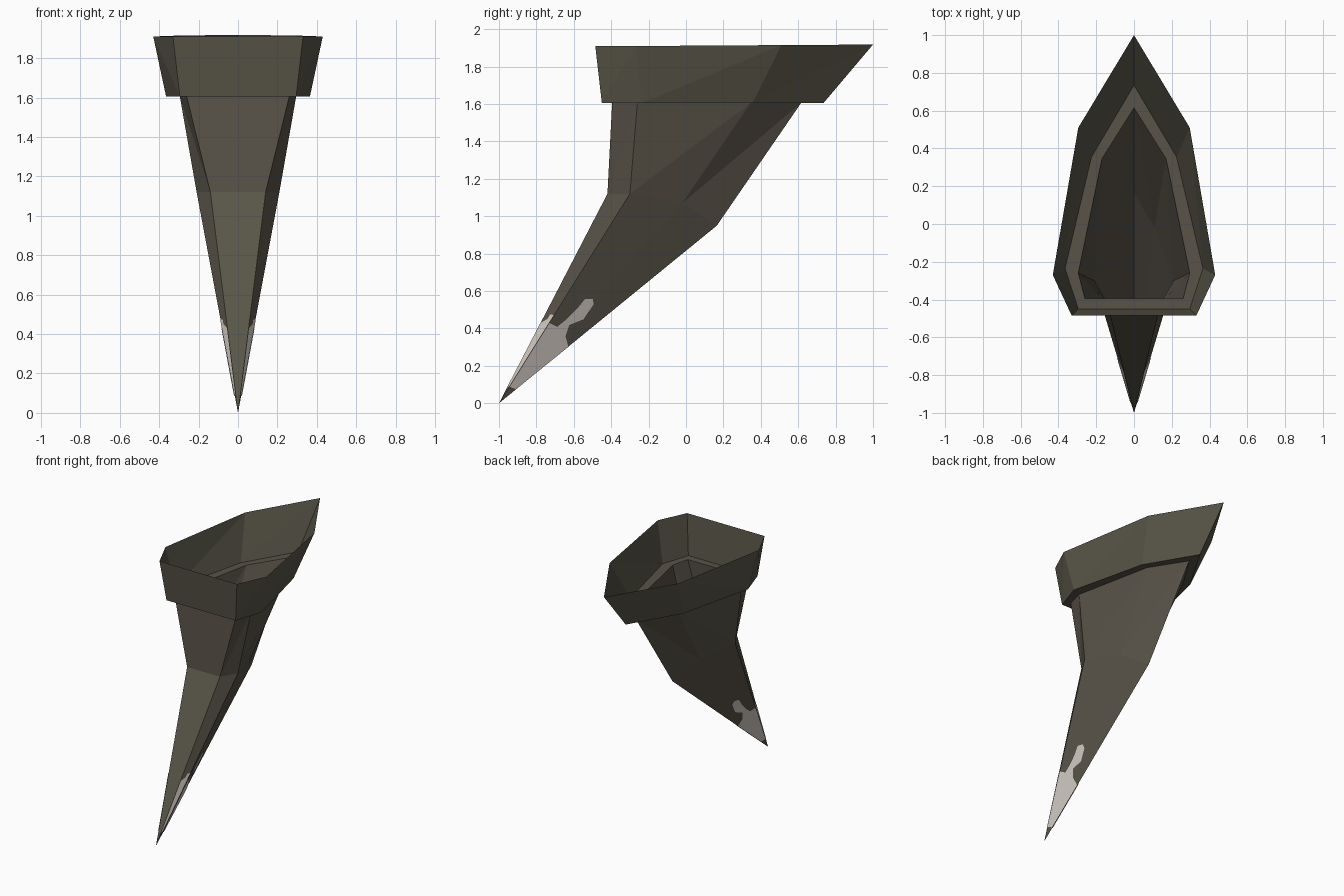
import bpy, bmesh
from mathutils import Vector
from mathutils.geometry import intersect_line_plane

cube = bpy.data.objects.get("Cube")
if cube:
    bpy.data.objects.remove(cube)


def material(name, rgb):
    m = bpy.data.materials.new(name)
    m.use_nodes = True
    m.diffuse_color = (*rgb, 1)
    m.node_tree.nodes["Principled BSDF"].inputs["Base Color"].default_value = (*rgb, 1)
    return m


BROWN = material("dark brown horn", (0.098, 0.085, 0.065))
OLIVE = material("dark olive", (0.098, 0.091, 0.064))
PALE = material("pale bone", (0.63, 0.58, 0.53))


def finish(name, bm, mats):
    me = bpy.data.meshes.new(name)
    bm.to_mesh(me)
    bm.free()
    for m in mats:
        me.materials.append(m)
    ob = bpy.data.objects.new(name, me)
    bpy.context.collection.objects.link(ob)
    return ob


def ring(*half):
    """Seven-sided loop: front, side, rear-side, back point, then mirrored."""
    pts = [Vector(p) for p in half]
    return pts + [Vector((-p.x, p.y, p.z)) for p in reversed(pts[:3])]


def skin(bm, lower, upper):
    """Band of faces between two loops, folded symmetrically."""
    n = len(lower)
    for i in range(n):
        j = (i + 1) % n
        a, b, c, d = lower[i], lower[j], upper[j], upper[i]
        if i == n - 1:
            bm.faces.new((a, b, c, d))
        elif i < 3:
            bm.faces.new((a, b, c))
            bm.faces.new((a, c, d))
        else:
            bm.faces.new((a, b, d))
            bm.faces.new((b, c, d))


def add_ring(bm, pts):
    return [bm.verts.new(p) for p in pts]


TIP = Vector((0, -1, 0))
bend = ring((.14, -.42, 1.12), (.21, -.30, 1.12), (.108, -.02, 1.07), (0, .165, .95))
mouth = ring((.26, -.395, 1.605), (.295, -.26, 1.605), (.17, .345, 1.605), (0, .615, 1.605))
ledge = ring((.295, -.45, 1.605), (.365, -.235, 1.605), (.225, .355, 1.605), (0, .735, 1.605))
rim = ring((.33, -.485, 1.91), (.43, -.27, 1.91), (.295, .51, 1.915), (0, 1, 1.918))

# Hollow bent horn
bm = bmesh.new()
tip = bm.verts.new(TIP)
low, top = add_ring(bm, bend), add_ring(bm, mouth)
skin(bm, low, top)
for i in range(7):
    f = bm.faces.new((tip, low[(i + 1) % 7], low[i]))
    f.material_index = int(i == 6)
finish("horn", bm, (BROWN, OLIVE))

# Flared collar with the flat ledge inside it
bm = bmesh.new()
inner, outer, lip = (add_ring(bm, r) for r in (mouth, ledge, rim))
skin(bm, inner, outer)
for f in bm.faces:
    f.material_index = 1
skin(bm, outer, lip)
finish("collar", bm, (OLIVE, BROWN))

# Pale worn patches near the tip, laid on the side faces
SIDE_PATCH = [(-.944, .09), (-.91, .076), (-.63, .303), (-.645, .36), (-.625, .42),
              (-.55, .45), (-.495, .53), (-.5, .56), (-.54, .56), (-.58, .51),
              (-.64, .45), (-.69, .41), (-.731, .43)]
FRONT_PATCH = [(-.953, .09), (-.944, .09), (-.705, .472), (-.725, .475),
               (-.74, .45), (-.777, .43)]


def patch(name, outline, p, q, lift, sign):
    normal = (p - TIP).cross(q - TIP).normalized()
    if normal.x < 0:
        normal.negate()
    bm = bmesh.new()
    verts = []
    for y, z in outline:
        hit = intersect_line_plane(Vector((-1, y, z)), Vector((1, y, z)), TIP, normal)
        hit += normal * lift
        verts.append(bm.verts.new((hit.x * sign, hit.y, hit.z)))
    f = bm.faces.new(verts)
    f.normal_update()
    if f.normal.x * sign < 0:
        f.normal_flip()
    bmesh.ops.triangulate(bm, faces=[f])
    finish(name, bm, (PALE,))


for side, sign in (("left", 1), ("right", -1)):
    patch(side + "_side_patch", SIDE_PATCH, bend[1], bend[3], .004, sign)
    patch(side + "_front_patch", FRONT_PATCH, bend[0], bend[1], .002, sign)
